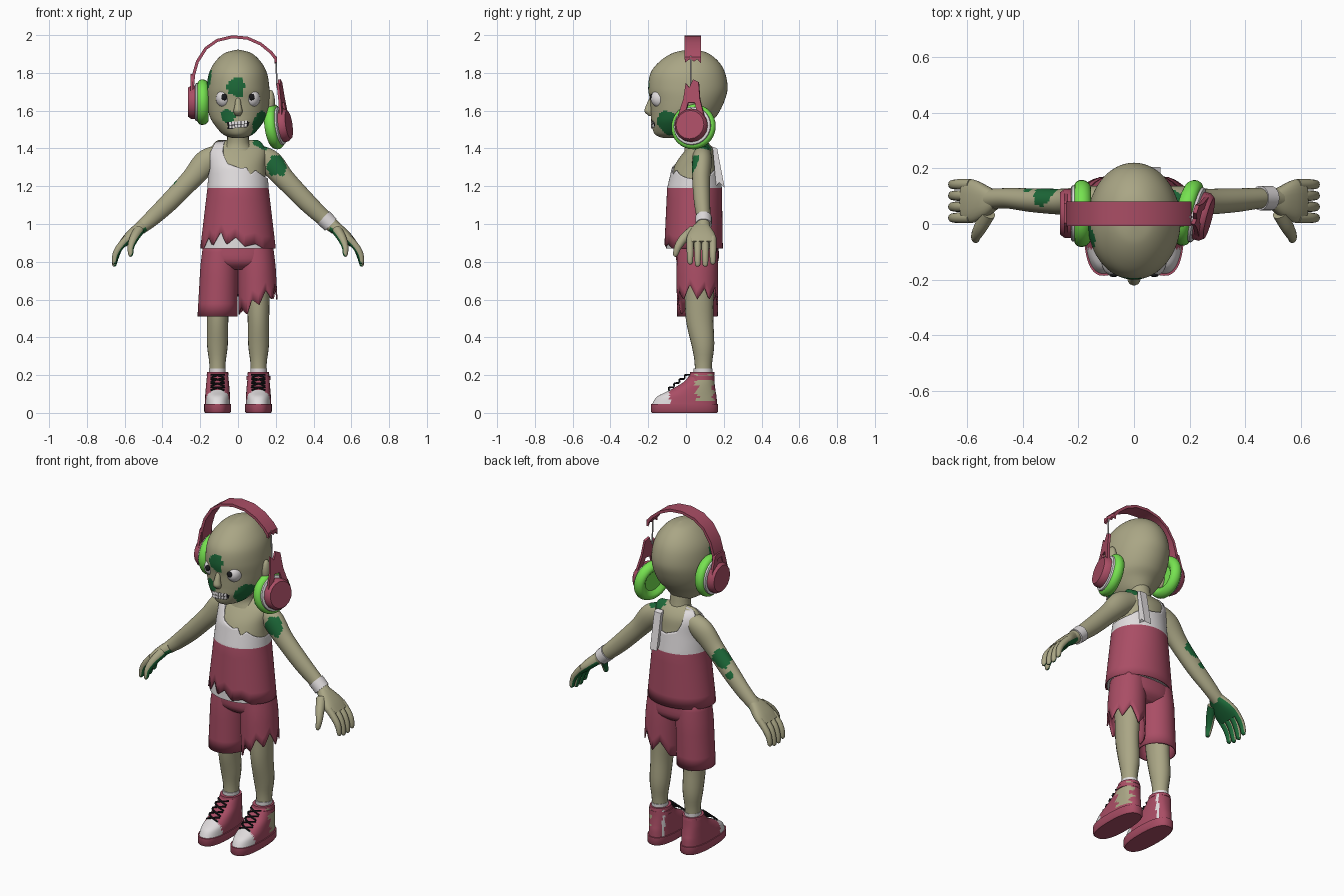
import bpy, bmesh, math
from mathutils import Vector, Matrix, noise

if "Cube" in bpy.data.objects:
    bpy.data.objects.remove(bpy.data.objects["Cube"])

X, Y, Z = Vector((1, 0, 0)), Vector((0, 1, 0)), Vector((0, 0, 1))

def material(name, r, g, b):
    m = bpy.data.materials.new(name)
    m.diffuse_color = (r, g, b, 1)
    m.use_nodes = True
    m.node_tree.nodes["Principled BSDF"].inputs["Base Color"].default_value = m.diffuse_color
    return m

SKIN = material("olive_skin", 0.40, 0.38, 0.235)
PINK = material("raspberry", 0.40, 0.075, 0.13)
WHITE = material("off_white", 0.74, 0.71, 0.72)
LIME = material("lime_green", 0.18, 0.76, 0.08)
MOSS = material("dark_green", 0.012, 0.14, 0.04)
BLACK = material("black", 0.01, 0.01, 0.012)

def finish(bm, name, mat, angle=40, matrix=None):
    bmesh.ops.recalc_face_normals(bm, faces=bm.faces)
    if matrix:
        bm.transform(matrix)
    me = bpy.data.meshes.new(name)
    bm.to_mesh(me)
    bm.free()
    ob = bpy.data.objects.new(name, me)
    bpy.context.collection.objects.link(ob)
    me.materials.append(mat)
    bpy.ops.object.select_all(action='DESELECT')
    ob.select_set(True)
    bpy.context.view_layer.objects.active = ob
    bpy.ops.object.shade_smooth_by_angle(angle=math.radians(angle))
    return ob

def paint(ob, mat, rule):
    ob.data.materials.append(mat)
    k = len(ob.data.materials) - 1
    for f in ob.data.polygons:
        if rule(f.center, f.normal):
            f.material_index = k

def blotch(centre, r):
    c = Vector(centre)
    return lambda p, n: (p - c).length < r * (1 + 0.3 * noise.noise(p * 28))

def spline(rows, m):
    """Catmull-Rom through rows of numbers, m steps per span."""
    if m == 1:
        return rows
    out = []
    for i in range(len(rows) - 1):
        a, b, c, d = (rows[min(max(j, 0), len(rows) - 1)] for j in range(i - 1, i + 3))
        for k in range(m):
            t = k / m
            out.append([0.5 * (2*q + (r-p)*t + (2*p-5*q+4*r-s)*t*t + (3*q-p-3*r+s)*t**3)
                        for p, q, r, s in zip(a, b, c, d)])
    return out + [rows[-1]]

def sweep(name, rows, mat, n=16, m=4, axis=None, power=2, phase=0, matrix=None, angle=40):
    """Rows are x, y, z, radius along y, radius across."""
    rows = spline(rows, m)
    pts = [Vector(r[:3]) for r in rows]
    bm, rings = bmesh.new(), []
    for i, r in enumerate(rows):
        t = axis or (pts[min(i + 1, len(pts) - 1)] - pts[max(i - 1, 0)]).normalized()
        side = (Y - t * Y.dot(t)).normalized()
        other = side.cross(t)
        ring = []
        for k in range(n):
            a = 2 * math.pi * k / n + phase
            c, s = (math.copysign(abs(v) ** (2 / power), v) for v in (math.cos(a), math.sin(a)))
            ring.append(bm.verts.new(pts[i] + other * c * max(r[4], .002) + side * s * max(r[3], .002)))
        rings.append(ring)
    for a, b in zip(rings, rings[1:]):
        for k in range(n):
            bm.faces.new((a[k], a[(k + 1) % n], b[(k + 1) % n], b[k]))
    bm.faces.new(rings[0])
    bm.faces.new(rings[-1])
    return finish(bm, name, mat, angle, matrix)

def ball(name, loc, scale, mat, seg=20):
    bm = bmesh.new()
    bmesh.ops.create_uvsphere(bm, u_segments=seg, v_segments=seg // 2, radius=1)
    return finish(bm, name, mat, 60, Matrix.Translation(loc) @ Matrix.Diagonal((*scale, 1)))

def plate(name, pts, x, thick, mat, matrix=None):
    """Polygon in the y-z plane, extruded along x."""
    bm = bmesh.new()
    f = bm.faces.new([bm.verts.new((x, y, z)) for y, z in pts])
    ext = bmesh.ops.extrude_face_region(bm, geom=[f])['geom']
    bmesh.ops.translate(bm, vec=(thick, 0, 0), verts=[v for v in ext if isinstance(v, bmesh.types.BMVert)])
    return finish(bm, name, mat, 20, matrix)

def look(table, v):
    for a, b in zip(table, table[1:]):
        if v <= b[0]:
            t = max(0, (v - a[0]) / (b[0] - a[0]))
            return [p + (q - p) * t for p, q in zip(a[1:], b[1:])]
    return list(table[-1][1:])

def shell(name, profile, levels, mat, n=128):
    """Open cloth tube; levels are functions of the angle fraction giving z."""
    bm, rings = bmesh.new(), []
    for lev in levels:
        ring = []
        for k in range(n):
            u = k / n
            z = lev(u)
            cx, cy, rx, ry = look(profile, z)
            a = 2 * math.pi * u
            ring.append(bm.verts.new((cx + rx * math.cos(a), cy + ry * math.sin(a), z)))
        rings.append(ring)
    for a, b in zip(rings, rings[1:]):
        for k in range(n):
            bm.faces.new((a[k], a[(k + 1) % n], b[(k + 1) % n], b[k]))
    ob = finish(bm, name, mat, 50)
    mod = ob.modifiers.new("cloth", 'SOLIDIFY')
    mod.thickness, mod.offset = 0.007, -1
    return ob

def between(lo, hi, count):
    return [lambda u, t=i / count: lo(u) + (hi(u) - lo(u)) * t for i in range(count + 1)]

# Head: rows of z, front y, back y, half width
skull = [(1.455, -.12, .07, .03), (1.475, -.165, .09, .08), (1.53, -.182, .125, .128), (1.58, -.185, .168, .153),
         (1.65, -.19, .203, .165), (1.72, -.2, .22, .166), (1.80, -.187, .207, .153), (1.86, -.14, .172, .12),
         (1.905, -.07, .115, .07), (1.923, .01, .05, .004)]
head = sweep("head", [(0, (f + b) / 2, z, (b - f) / 2, w) for z, f, b, w in skull], SKIN, 80, 9, axis=Z)
for c, r in [((-.01, -.19, 1.725), .046), ((-.055, -.165, 1.575), .038), ((.125, -.105, 1.535), .062),
             ((.10, -.09, 1.49), .04), ((-.16, -.04, 1.76), .05)]:
    paint(head, MOSS, blotch(c, r))
paint(head, BLACK, lambda p, n: p.y < -.1 and abs(p.x) < .056 and abs(p.z - 1.527 - p.x * .1) < .017)
sweep("neck", [(0, .06, 1.39, .07, .085), (0, .055, 1.43, .058, .06), (0, .045, 1.50, .058, .058)], SKIN, 20, axis=Z)
sweep("nose", [(0, -.18, 1.67, .012, .012), (0, -.195, 1.625, .018, .018), (0, -.197, 1.595, .023, .024),
               (0, -.185, 1.572, .012, .012)], SKIN, 14, axis=Z)
for i in range(6):
    x = -.042 + i * .0165
    y = -.030 - .152 * math.sqrt(1 - (x / .13) ** 2)
    for row, dz in (("upper", .009), ("lower", -.010)):
        z = 1.527 + x * .1 + dz
        plate(row + "_tooth", [(y - .005, z - .008), (y + .01, z - .008), (y + .01, z + .008), (y - .003, z + .008)],
              x - .0066, .0132, WHITE)
for s in (-1, 1):
    ball("eye", (s * .075, -.135, 1.665), (.042, .052, .05), WHITE)
    ball("pupil", (s * .073, -.183, 1.672), (.016, .008, .018), BLACK, 14)
    ball("ear", (s * .172, .02, 1.645), (.024, .03, .066), SKIN, 16)

# Torso under the shirt, then the torn shirt
body = [(.87, 0, .04, .2, .155), (1.19, 0, .045, .162, .145), (1.30, 0, .05, .155, .124), (1.38, 0, .07, .16, .092),
        (1.43, 0, .08, .135, .048), (1.446, 0, .08, .11, .012)]
torso = sweep("torso", [(cx, cy, z, ry - .01, rx - .01) for z, cx, cy, rx, ry in body], SKIN, 56, 8, axis=Z)
paint(torso, WHITE, lambda p, n: p.z < 1.0)
paint(torso, MOSS, blotch((.115, .09, 1.425), .055))
hem_table = [(0, .87), (.56, .87), (.6, .93), (.63, .885), (.67, .96), (.7, .89), (.74, .93), (.78, .88),
             (.83, .895), (.87, .87), (1, .87)]
neckline = [(-1, 1.26), (-.96, 1.29), (-.9, 1.44), (-.58, 1.446), (-.5, 1.37), (-.36, 1.32), (.1, 1.295),
            (.3, 1.30), (.42, 1.26), (.6, 1.285), (.8, 1.26), (1, 1.24)]
hem = lambda u: look(hem_table, u)[0]
waist = lambda u: 1.19
top = lambda u: look(neckline, math.cos(2 * math.pi * u))[0]
shirt = shell("shirt", body, between(hem, waist, 5) + between(waist, top, 10)[1:], PINK)
paint(shirt, WHITE, lambda p, n: p.z > 1.19)
plate("torn_strap", [(.14, 1.41), (.165, 1.40), (.205, 1.19), (.175, 1.22), (.16, 1.20)], .05, .045, WHITE)

# Shorts with one ragged leg
ragged = [(0, .60), (.06, .66), (.1, .60), (.17, .67), (.25, .57), (.32, .63), (.4, .54), (.5, .52), (.58, .56),
          (.65, .52), (.7, .60), (.76, .57), (.82, .65), (.88, .60), (.94, .68), (1, .60)]
sweep("shorts_hips", [(0, .06, .76, .07, .12), (0, .06, .80, .11, .175), (0, .06, .88, .113, .186),
                      (0, .06, .95, .113, .18)], PINK, 40, axis=Z, power=2.3)
for s, edge in ((-1, lambda u: .51), (1, lambda u: look(ragged, u)[0])):
    cut = [(.5, s * .109, .06, .106, .108), (.78, s * .099, .06, .1, .11), (.93, s * .09, .06, .09, .1)]
    shell("shorts_leg", cut, between(edge, lambda u: .92, 6), PINK, 96)

for s in (-1, 1):
    # Leg and sock
    sweep("leg", [(s * .1, .07, .85, .085, .07), (s * .105, .07, .65, .078, .064), (s * .108, .072, .5, .073, .057),
                  (s * .109, .09, .36, .06, .055), (s * .109, .092, .26, .046, .043), (s * .109, .09, .15, .045, .042)],
          SKIN, 20)
    sweep("sock", [(s * .109, .09, .16, .05, .044), (s * .109, .09, .235, .05, .044)], WHITE, 20, 1, axis=Z)
    # Shoe
    sx = s * .108
    sweep("sole", [(sx, -.008, 0, .172, .066), (sx, -.008, .008, .178, .072), (sx, -.008, .048, .178, .072)],
          PINK, 40, 1, axis=Z, power=2.5)
    upper = sweep("shoe_upper", [(sx, -.008, .045, .172, .067), (sx, .004, .085, .158, .066), (sx, .03, .115, .127, .064),
                                 (sx, .067, .16, .084, .06), (sx, .086, .205, .062, .055)],
                  PINK, 48, 6, axis=Z, power=2.4)
    paint(upper, WHITE, lambda p, n: p.y < -.085 or (.118 < p.y < .132 and s * (p.x - sx) < 0))
    if s > 0:
        paint(upper, SKIN, lambda p, n: n.x > .1 and abs(p.y - .10) < .045 + .012 * math.sin(p.z * 130) and p.z > .06)
        sweep("ankle_strap", [(sx, .082, .175, .07, .064), (sx, .082, .195, .069, .063)], PINK, 24, 1, axis=Z)
    sweep("shoe_collar", [(sx, .086, .198, .066, .058), (sx, .086, .216, .064, .056)], PINK, 24, 1, axis=Z)
    # Crossed laces up the tongue
    for i in range(4):
        y, z = -.082 + i * .028, .128 + i * .022
        for d in (-1, 1):
            sweep("lace", [(sx - .036, y - d * .012 + .004, z - d * .008, .005, .005), (sx, y - .008, z + .006, .005, .005),
                           (sx + .036, y + d * .012 + .004, z + d * .008, .005, .005)], BLACK, 6, 2)

    # Arm
    arm = sweep("arm", [(s * .10, .085, 1.365, .05, .055), (s * .17, .085, 1.325, .052, .066),
                        (s * .25, .08, 1.235, .047, .055), (s * .36, .085, 1.12, .043, .05),
                        (s * .45, .092, 1.035, .037, .043), (s * .52, .09, .975, .036, .034)], SKIN, 40, 14)
    if s < 0:
        paint(arm, MOSS, blotch((-.315, .115, 1.205), .052))
        paint(arm, MOSS, blotch((-.375, .12, 1.125), .022))
    else:
        paint(arm, MOSS, blotch((.205, .04, 1.31), .056))
        paint(arm, MOSS, blotch((.13, .09, 1.42), .05))
        sweep("wristband", [(.452, .093, 1.034, .044, .046), (.492, .093, .996, .044, .044)], WHITE, 20, 1)
    # Hand with green palm
    parts = [sweep("palm", [(s * .5, .088, .99, .036, .032), (s * .535, .083, .965, .058, .032),
                            (s * .575, .082, .93, .077, .029), (s * .61, .082, .895, .078, .022)], SKIN, 24, power=2.5)]
    for y in (.022, .062, .102, .142):
        long = 0 if .05 < y < .12 else .012
        parts.append(sweep("finger", [(s * .585, y, .925, .019, .02), (s * .628, y, .875, .019, .019),
                                      (s * .648, y, .825 + long, .017, .017), (s * .655, y, .785 + long, .014, .012),
                                      (s * .655, y, .775 + long, .006, .005)], SKIN, 12, 3))
    parts.append(sweep("thumb", [(s * .525, .04, .965, .03, .028), (s * .55, -.01, .925, .025, .024),
                                 (s * .567, -.042, .88, .02, .018), (s * .568, -.055, .84, .014, .013),
                                 (s * .566, -.057, .828, .006, .006)], SKIN, 14))
    inward = Vector((-s * .75, 0, -.66))
    for p in parts:
        paint(p, MOSS, lambda c, n: n.dot(inward) > .4)

# Headphone cups, built facing +x and placed on each side
yoke = [(-.035, .225), (-.015, .2), (.005, .245), (.035, .23), (.045, .14), (.08, .02), (.05, 0), (.018, .12),
        (-.018, .12), (-.05, 0), (-.08, .02), (-.045, .14)]
left = Matrix.Translation((-.187, .038, 1.645)) @ Matrix.Rotation(math.pi, 4, 'Z')
right = Matrix.Translation((.195, .04, 1.515)) @ Matrix.Rotation(-.25, 4, 'Z') @ Matrix.Rotation(-.14, 4, 'Y')
for M, tips in ((left, [(y, min(z, .15)) for y, z in yoke]), (right, yoke)):
    def disc(name, prof, mat, n=28, m=1):
        sweep(name, [(x, 0, 0, r, r) for x, r in prof], mat, n, m, axis=X, matrix=M)
    disc("ear_cushion", [(-.012, .06), (-.022, .072), (-.032, .088), (-.028, .105), (-.012, .118), (.008, .12),
                         (.024, .11), (.03, .09)], LIME, 32, 2)
    disc("cup_ring", [(.02, .103), (.036, .1), (.04, .092)], WHITE)
    disc("cup_cover", [(.036, .088), (.062, .088), (.078, .076)], PINK, 16)
    plate("yoke", tips, .05, .014, PINK, M)

# Headband, its broken end and the bare wire
arc = [(-.243, 1.70), (-.235, 1.79), (-.215, 1.86), (-.17, 1.93), (-.11, 1.972), (-.03, 1.991), (.05, 1.984),
       (.12, 1.953), (.175, 1.908), (.2, 1.875)]
k = math.sqrt(2)
sweep("headband", [(x, .036, z, .044 * k, .008 * k) for x, z in arc], PINK, 4, 1, phase=math.pi / 4, angle=30)
plate("headband_torn_end", [(-.008, 1.885), (.08, 1.885), (.08, 1.85), (.06, 1.872), (.042, 1.86), (.022, 1.875),
                            (-.004, 1.855)], .193, .014, PINK)
sweep("wire", [(.2, .025, 1.89, .004, .004), (.207, .025, 1.72, .004, .004)], WHITE, 8, 1)
